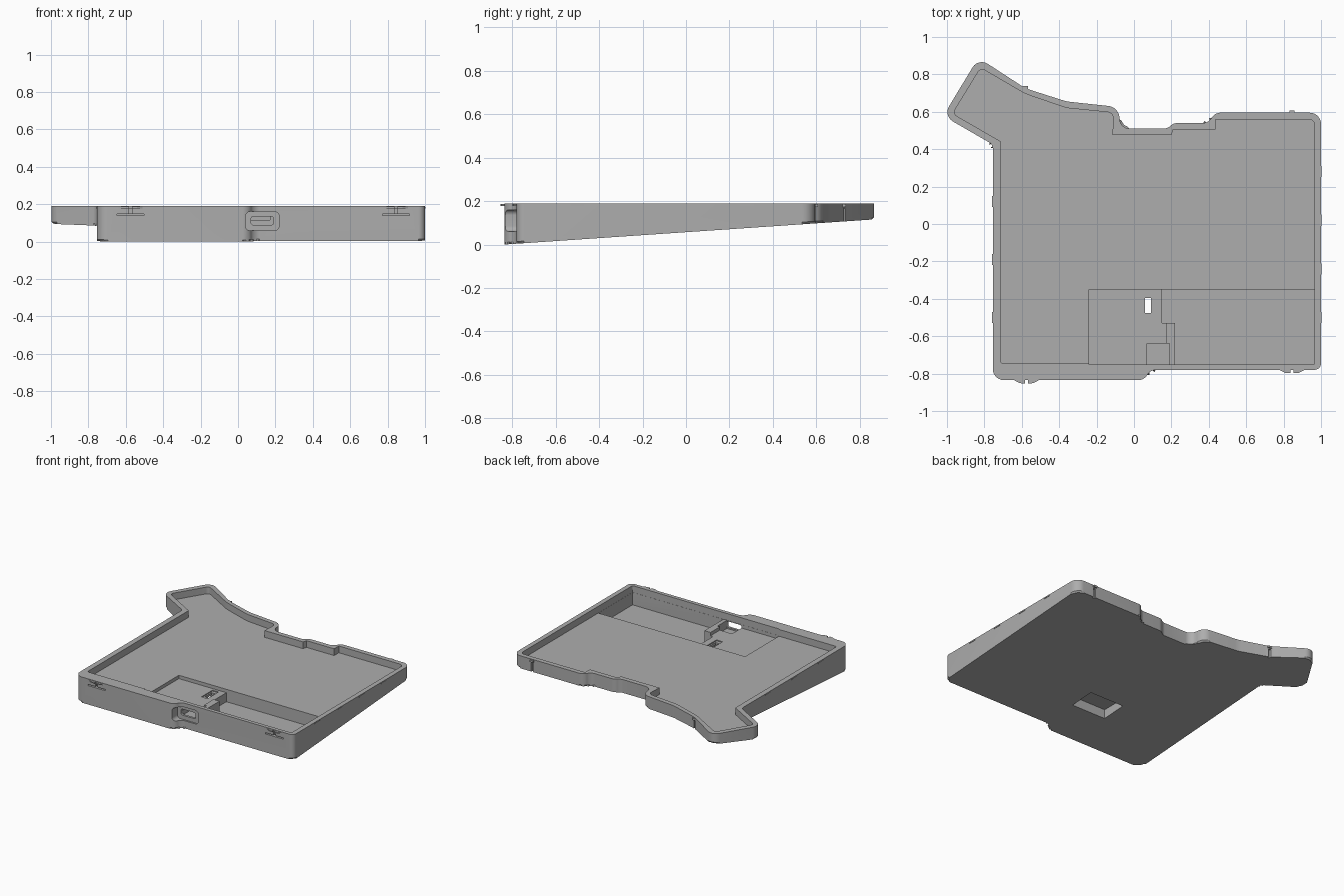
import bpy, bmesh
from mathutils import Vector

cube = bpy.data.objects.get("Cube")
if cube:
    bpy.data.objects.remove(cube)

TOP, FLOOR = 0.19, 0.14

grey = bpy.data.materials.new("matte_grey")
grey.use_nodes = True
grey.diffuse_color = (0.42, 0.42, 0.42, 1)
grey.node_tree.nodes["Principled BSDF"].inputs["Base Color"].default_value = (0.42, 0.42, 0.42, 1)


def underside(y):
    return 0.068 * (y + 0.835)


def rounded(points, steps=6):
    """Fillet each (x, y, radius) corner of a closed outline."""
    out, n = [], len(points)
    for i, (x, y, r) in enumerate(points):
        c = Vector((x, y))
        a = Vector(points[i - 1][:2]) - c
        b = Vector(points[(i + 1) % n][:2]) - c
        if r == 0:
            out.append(c)
            continue
        t = min(r, a.length * 0.48, b.length * 0.48)
        p, q = c + a.normalized() * t, c + b.normalized() * t
        for k in range(steps + 1):
            s = k / steps
            # weighted quadratic arc, close to a circle at right angles
            w = ((1 - s) ** 2, 1.414 * s * (1 - s), s ** 2)
            out.append((p * w[0] + c * w[1] + q * w[2]) / sum(w))
    return out


def prism(name, outline, low, high, chamfer=0):
    """Extrude an outline upward; low may be a height or a function of y."""
    bm = bmesh.new()
    low_at = low if callable(low) else (lambda y: low)
    base = [bm.verts.new((p[0], p[1], low_at(p[1]))) for p in outline]
    lid = [bm.verts.new((p[0], p[1], high)) for p in outline]
    bottom = bm.faces.new(base[::-1])
    bm.faces.new(lid)
    for i in range(len(base)):
        j = (i + 1) % len(base)
        bm.faces.new((base[i], base[j], lid[j], lid[i]))
    if chamfer:
        bmesh.ops.bevel(bm, geom=list(bottom.edges), offset=chamfer,
                        segments=1, affect='EDGES')
    bmesh.ops.recalc_face_normals(bm, faces=bm.faces)
    mesh = bpy.data.meshes.new(name)
    bm.to_mesh(mesh)
    bm.free()
    mesh.materials.append(grey)
    obj = bpy.data.objects.new(name, mesh)
    bpy.context.collection.objects.link(obj)
    return obj


def block(name, x0, x1, y0, y1, z0, z1):
    return prism(name, [(x0, y0), (x1, y0), (x1, y1), (x0, y1)], z0, z1)


def cut(body, cutter):
    mod = body.modifiers.new("cut", 'BOOLEAN')
    mod.operation = 'DIFFERENCE'
    mod.solver = 'EXACT'
    mod.object = cutter
    cutter.hide_render = True
    bpy.context.view_layer.update()
    mesh = bpy.data.meshes.new_from_object(
        body.evaluated_get(bpy.context.evaluated_depsgraph_get()))
    body.modifiers.clear()
    body.data = mesh
    bpy.data.objects.remove(cutter)


# Wedge-shaped tray body
outer = rounded([
    (-.755, -.835, .06), (.055, -.835, .05), (.085, -.78, .035), (1, -.78, .035),
    (1, .595, .06), (.43, .595, .05), (.4, .54, .03), (.21, .54, .03),
    (.18, .51, .03), (-.075, .51, .05), (-.08, .625, .06), (-.36, .655, .02),
    (-.58, .725, .03), (-.832, .889, .06), (-1.02, .578, .06), (-.755, .425, .02)])
case = prism("case_tray", outer, underside, TOP, chamfer=.01)

# Main shallow cavity following the outline
inner = rounded([
    (-.715, -.745, .015), (-.24, -.745, 0), (-.24, -.752, 0), (.965, -.752, .01),
    (.965, .56, .03), (.435, .56, 0), (.435, .505, 0), (.21, .505, 0),
    (.2, .475, 0), (-.115, .475, 0), (-.11, .595, .03), (-.36, .62, .02),
    (-.58, .695, .03), (-.82, .835, .025), (-.97, .59, .025), (-.715, .443, 0)])
cut(case, prism("cavity", inner, FLOOR, .3))

# Stepped electronics pocket: shallow shelf, deep bay, connector bay
cut(case, block("shelf", -.24, .17, -.751, -.35, .115, .16))
cut(case, prism("deep_bay", [(.15, -.53), (.22, -.53), (.22, -.751), (.964, -.751),
                             (.964, -.35), (.15, -.35)], .048, .16))
cut(case, block("connector_bay", .07, .19, -.7505, -.64, .08, .17))

# Underside recess and the slot that joins it to the shelf
cut(case, block("under_recess", -.17, .11, -.51, -.32, -.1, .09))
cut(case, block("slot_rim", .05, .1, -.5, -.37, .108, .125))
cut(case, block("slot", .06, .09, -.475, -.395, .05, .13))


def port(name, x0, x1, z0, z1, radius, y0, y1):
    """Rounded opening through the front wall."""
    shape = rounded([(x0, z0, radius), (x1, z0, radius),
                     (x1, z1, radius), (x0, z1, radius)])
    obj = prism(name, shape, 0, y1 - y0)
    for v in obj.data.vertices:
        x, z, d = v.co
        v.co = (x, y0 + d, z)
    obj.data.flip_normals()
    return obj


cut(case, port("port_recess", .04, .22, .06, .16, .025, -.9, -.768))
cut(case, port("port_opening", .07, .19, .09, .135, .012, -.9, -.7))

# Front latch slots with a split tab standing slightly proud
for n, (x, y) in enumerate([(-.575, -.835), (.845, -.78)]):
    cut(case, block("latch_slot", x - .073, x + .073, y - .03, y + .025, .14, .149))
    cut(case, block("latch_gap", x - .009, x + .009, y - .03, y + .012, .145, .178))
    for s in (-1, 1):
        prism("front_latch_tab_%d%s" % (n, "ab"[s > 0]),
              [(x + s * a, y + b) for a, b in
               ((.008, .01), (.065, .01), (.065, -.001), (.035, -.016), (.008, -.018))],
              .178, .187)

# Rear latch slits with small nubs
for n, (x, y) in enumerate([(-.58, .725), (.845, .595)]):
    cut(case, block("rear_slit", x - .008, x + .008, y - .012, y + .04, .05, .165))
    block("rear_latch_nub_%d" % n, x - .014, x + .014, y - .01, y + .012, .172, .186)

# Thin snap ridges along both sides
for x, ys in ((-.755, (.12, -.19, -.5)), (1, (.28, .02, -.24, -.5))):
    for n, y in enumerate(ys):
        block("side_ridge_%s%d" % ("left" if x > 0 else "right", n),
              x - .004, x + .003, y - .03, y + .03, .178, .186)

# Smooth the filleted walls, keep edges crisp
bpy.ops.object.select_all(action='DESELECT')
case.select_set(True)
bpy.context.view_layer.objects.active = case
bpy.ops.object.shade_smooth_by_angle(angle=0.5)
